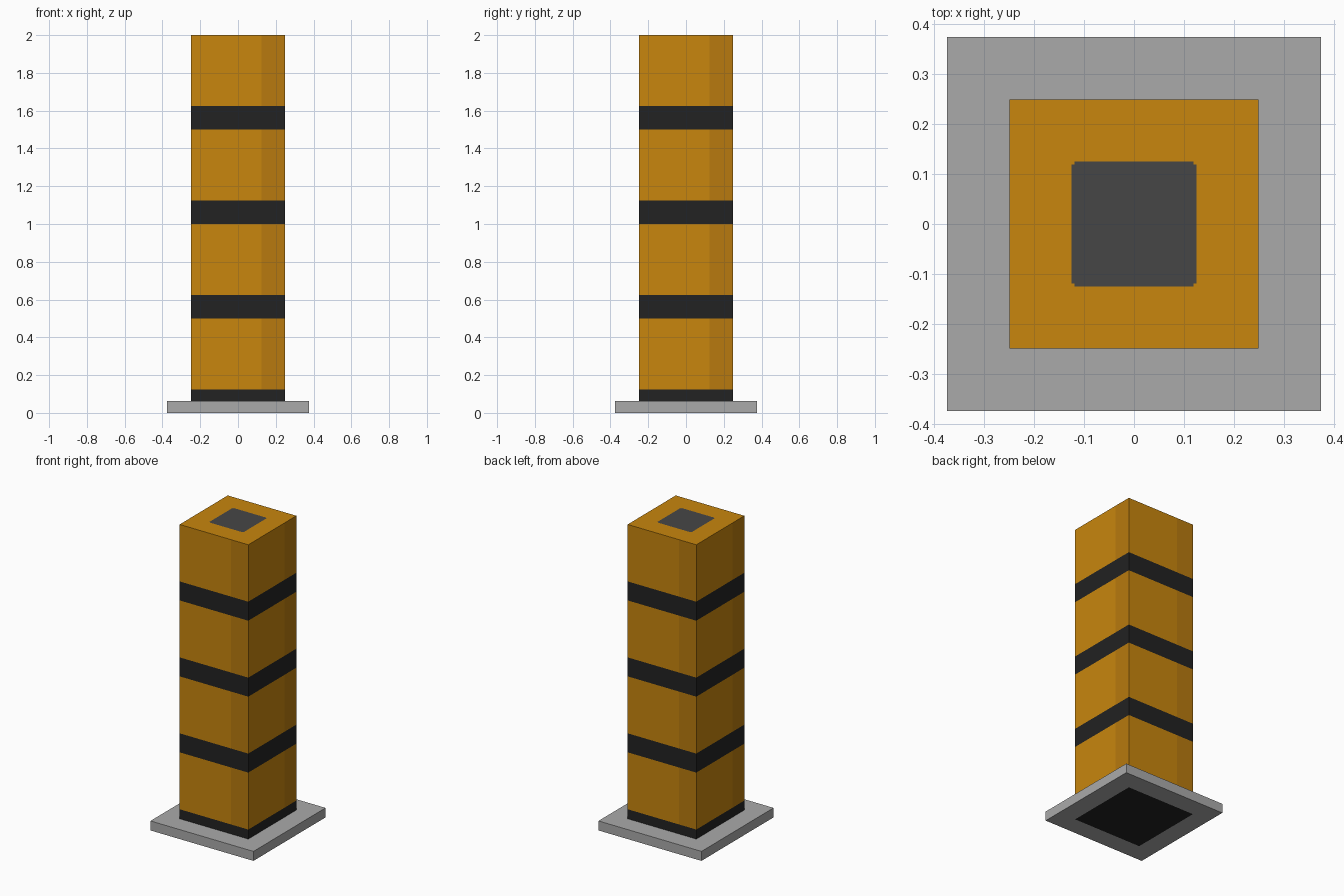
import bpy, bmesh
from mathutils import Vector

if "Cube" in bpy.data.objects:
    bpy.data.objects.remove(bpy.data.objects["Cube"])


def srgb(v):
    v /= 255
    return v / 12.92 if v <= 0.04045 else ((v + 0.055) / 1.055) ** 2.4


def material(name, r, g, b):
    m = bpy.data.materials.new(name)
    m.diffuse_color = (srgb(r), srgb(g), srgb(b), 1)
    m.use_nodes = True
    m.node_tree.nodes["Principled BSDF"].inputs["Base Color"].default_value = m.diffuse_color
    return m


def box(half, z0, z1, cuts, levels=()):
    """Square box sliced at the given x/y offsets and z levels."""
    bm = bmesh.new()
    bmesh.ops.create_cube(bm, size=1)
    for v in bm.verts:
        v.co = (v.co.x * 2 * half, v.co.y * 2 * half, z0 if v.co.z < 0 else z1)
    planes = [(axis, s * c) for axis in (0, 1) for c in cuts for s in (-1, 1)]
    planes += [(2, z) for z in levels]
    for axis, pos in planes:
        normal = Vector((0, 0, 0))
        normal[axis] = 1
        bmesh.ops.bisect_plane(bm, geom=bm.verts[:] + bm.edges[:] + bm.faces[:],
                               plane_co=normal * pos, plane_no=normal)
    return bm


def finish(bm, name, mats):
    bm.normal_update()
    mesh = bpy.data.meshes.new(name)
    bm.to_mesh(mesh)
    bm.free()
    for m in mats:
        mesh.materials.append(m)
    obj = bpy.data.objects.new(name, mesh)
    bpy.context.collection.objects.link(obj)
    return obj


orange = material("orange", 200, 134, 13)
dark_orange = material("dark orange", 184, 122, 14)
black = material("black", 34, 34, 34)
charcoal = material("charcoal", 70, 70, 70)
grey = material("grey", 170, 170, 170)

# Post: black bands, a darker strip on the right of every side, charcoal cap patch
EDGE, NOTCH = 0.125, 0.119
bands = [(0, 0.125), (0.5, 0.625), (1.0, 1.125), (1.5, 1.625)]
post = box(0.25, 0, 2, (NOTCH, EDGE), [z for band in bands for z in band if z > 0])
post.normal_update()
for f in post.faces:
    c, n = f.calc_center_median(), f.normal
    if n.z > 0.5:
        x, y = abs(c.x), abs(c.y)
        f.material_index = 3 if max(x, y) < EDGE and min(x, y) < NOTCH else 0
    elif n.z < -0.5 or any(a < c.z < b for a, b in bands):
        f.material_index = 2
    else:
        rightward = Vector((-n.y, n.x, 0))
        f.material_index = 1 if c.dot(rightward) > EDGE else 0
finish(post, "post", [orange, dark_orange, black, charcoal])

# Base plate: a flat square collar around the foot of the post
base = box(0.375, 0, 0.0625, (0.25,))
middle = [f for f in base.faces
          if max(abs(f.calc_center_median().x), abs(f.calc_center_median().y)) < 0.25]
bmesh.ops.delete(base, geom=middle, context='FACES')
finish(base, "base_plate", [grey])
